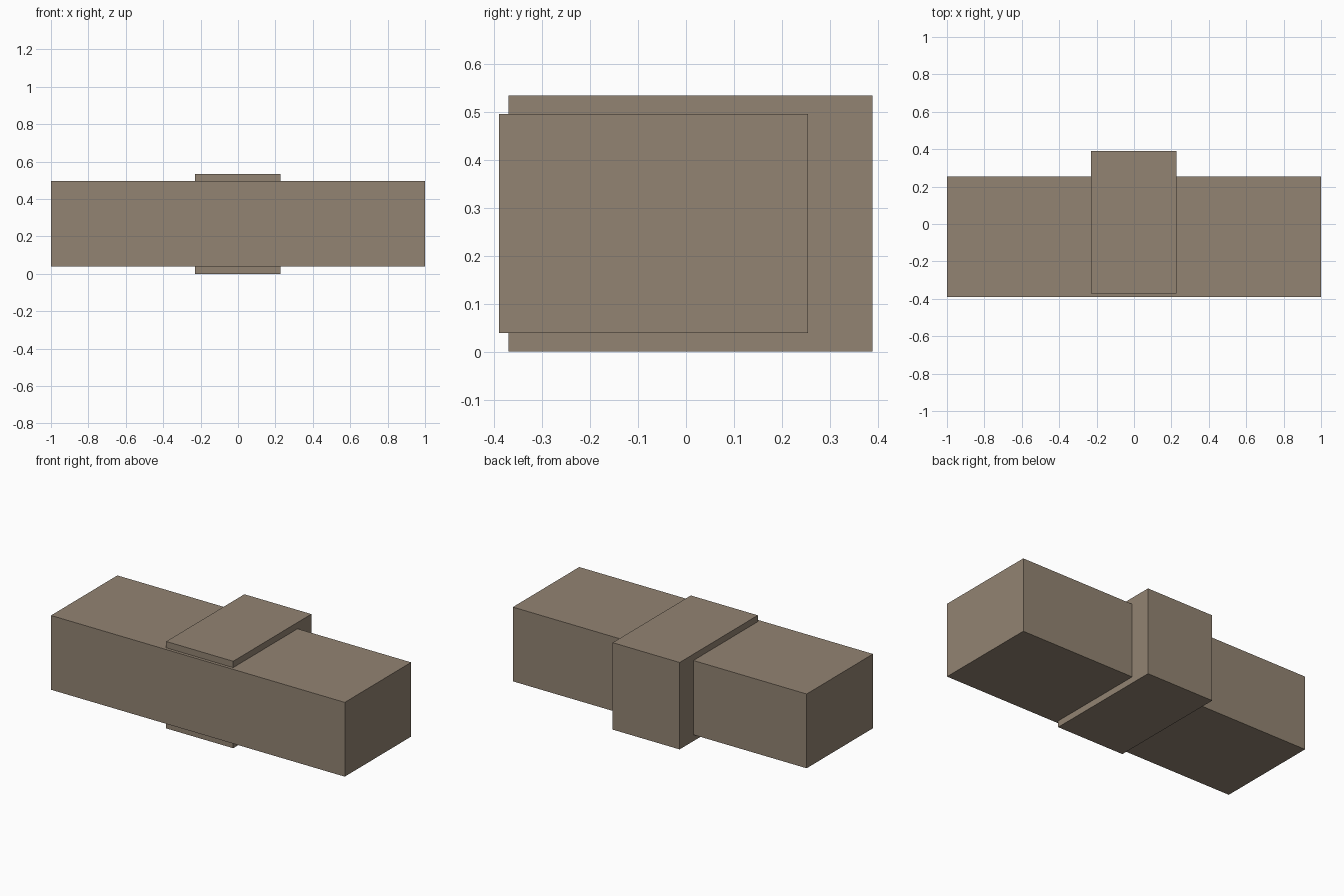
import bpy

if "Cube" in bpy.data.objects:
    bpy.data.objects.remove(bpy.data.objects["Cube"])

mat = bpy.data.materials.new("brown")
mat.diffuse_color = (0.29, 0.23, 0.17, 1)
mat.use_nodes = True
mat.node_tree.nodes["Principled BSDF"].inputs["Base Color"].default_value = mat.diffuse_color


def box(name, lo, hi):
    """Axis-aligned box between two opposite corners."""
    centre = [(a + b) / 2 for a, b in zip(lo, hi)]
    bpy.ops.mesh.primitive_cube_add(size=1, location=centre)
    ob = bpy.context.object
    ob.name = name
    ob.scale = [b - a for a, b in zip(lo, hi)]
    bpy.ops.object.transform_apply(location=False, rotation=False, scale=True)
    ob.data.materials.append(mat)
    return ob


# long horizontal beam
box("beam", (-1, -0.39, 0.039), (1, 0.255, 0.496))
# central block, proud of the beam at the top, bottom and back
box("central_block", (-0.229, -0.371, 0), (0.227, 0.389, 0.535))
